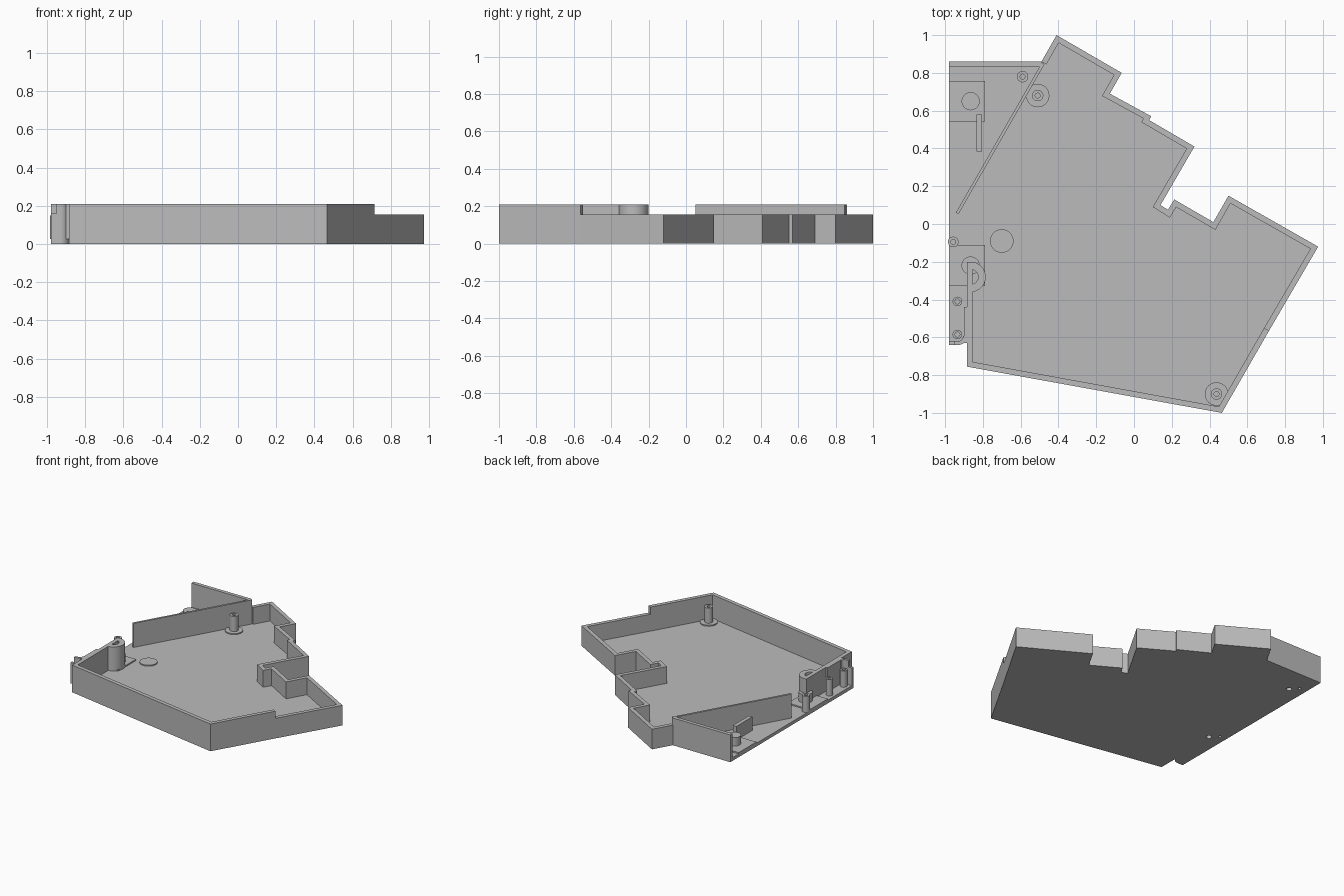
import bpy, bmesh
from math import pi, sin, cos, radians
from mathutils import Vector

cube = bpy.data.objects.get("Cube")
if cube:
    bpy.data.objects.remove(cube, do_unlink=True)

grey = bpy.data.materials.new("plain grey")
grey.use_nodes = True
grey.diffuse_color = (0.5, 0.5, 0.5, 1)
grey.node_tree.nodes["Principled BSDF"].inputs["Base Color"].default_value = (0.5, 0.5, 0.5, 1)

FLOOR = 0.025
LOW, HIGH = 0.155, 0.21
T = 0.03


def finish(name, bm, smooth=False):
    bmesh.ops.recalc_face_normals(bm, faces=bm.faces)
    mesh = bpy.data.meshes.new(name)
    bm.to_mesh(mesh)
    bm.free()
    mesh.materials.append(grey)
    ob = bpy.data.objects.new(name, mesh)
    bpy.context.collection.objects.link(ob)
    if smooth:
        bpy.ops.object.select_all(action='DESELECT')
        ob.select_set(True)
        bpy.context.view_layer.objects.active = ob
        bpy.ops.object.shade_smooth_by_angle(angle=radians(30))
    return ob


def prism(name, outline, z0, z1, smooth=False):
    """Extrude a flat outline upward."""
    bm = bmesh.new()
    face = bm.faces.new([bm.verts.new((p[0], p[1], z0)) for p in outline])
    up = bmesh.ops.extrude_face_region(bm, geom=[face], use_keep_orig=True)["geom"]
    verts = [g for g in up if isinstance(g, bmesh.types.BMVert)]
    bmesh.ops.translate(bm, verts=verts, vec=(0, 0, z1 - z0))
    return finish(name, bm, smooth)


def box(name, x0, x1, y0, y1, z0, z1):
    return prism(name, [(x0, y0), (x1, y0), (x1, y1), (x0, y1)], z0, z1)


def wall(name, path, z1, t=T, z0=FLOOR, smooth=False):
    """Wall along a path, thickened to its right with mitred corners."""
    pts = [Vector(p) for p in path]
    dirs = [(b - a).normalized() for a, b in zip(pts, pts[1:])]
    norms = [Vector((d.y, -d.x)) for d in dirs]
    inner = []
    for i, p in enumerate(pts):
        a, b = norms[max(i - 1, 0)], norms[min(i, len(norms) - 1)]
        inner.append(p + (a + b) * (t / (1 + a.dot(b))))
    return prism(name, pts + inner[::-1], z0, z1, smooth)


def tube(name, x, y, r, z0, z1, hole=0.0, n=32):
    """Round post; with a hole it becomes a hollow sleeve."""
    bm = bmesh.new()
    rings = []
    profile = [(r, z0), (r, z1)] + ([(hole, z1), (hole, z0)] if hole else [])
    for rad, z in profile:
        rings.append([bm.verts.new((x + rad * cos(2 * pi * i / n), y + rad * sin(2 * pi * i / n), z))
                      for i in range(n)])
    pairs = list(zip(rings, rings[1:] + rings[:1])) if hole else [(rings[0], rings[1])]
    for a, b in pairs:
        for i in range(n):
            j = (i + 1) % n
            bm.faces.new((a[i], a[j], b[j], b[i]))
    if not hole:
        for ring in rings:
            bm.faces.new(ring)
    return finish(name, bm, True)


def arc(cx, cy, r, a0, a1, n=12):
    return [(cx + r * cos(radians(a0 + (a1 - a0) * i / n)),
             cy + r * sin(radians(a0 + (a1 - a0) * i / n))) for i in range(n + 1)]


# Outer contour, clockwise from the rear left
step = (0.715, -0.565)
rear = [(-0.49, 0.86), (-0.41, 1.0), (-0.065, 0.8), (-0.128, 0.69), (0.092, 0.57),
        (0.08, 0.55), (0.32, 0.41), (0.14, 0.1), (0.18, 0.075), (0.213, 0.13),
        (0.42, 0.01), (0.5, 0.15), (0.975, -0.12), step]
front = [step, (0.465, -1.0), (-0.885, -0.755), (-0.885, -0.28)]
round_corner = arc(-0.93, -0.595, 0.045, 0, -90)

# Floor plate with small holes beneath the pads
floor = prism("floor", [(-0.98, 0.86)] + rear + front[1:3] + round_corner + [(-0.98, -0.64)], 0, FLOOR)
for i, (x, y, r) in enumerate([(-0.867, 0.65, 0.02), (-0.917, 0.705, 0.011),
                               (-0.867, -0.22, 0.02), (-0.925, -0.17, 0.011)]):
    cutter = tube("hole_cutter", x, y, r, -0.05, 0.05)
    cutter.hide_render = True
    cutter.hide_set(True)
    cut = floor.modifiers.new("hole", 'BOOLEAN')
    cut.operation, cut.solver, cut.object = 'DIFFERENCE', 'EXACT', cutter

# Perimeter and divider walls
wall("rear_wall", rear, LOW)
wall("front_wall", front, HIGH)
box("back_left_wall", -0.98, -0.49, 0.832, 0.86, FLOOR, HIGH)
wall("diagonal_divider", [(-0.487, 0.855), (-0.943, 0.06)], HIGH, -0.016)

# Left side bay: thicker wall, rounded end and lower lip
box("left_wall_thickening", -0.9, -0.884, -0.63, -0.44, FLOOR, HIGH)
wall("rounded_end_wall", round_corner + [(-0.95, -0.64)], HIGH, 0.02, smooth=True)
box("low_end_lip", -0.98, -0.95, -0.64, -0.62, FLOOR, 0.16)

# Half-round sleeve at the end of the left wall
wall("half_round_sleeve", arc(-0.865, -0.28, 0.08, 90, -90, 20), HIGH, 0.04, smooth=True)
box("sleeve_back", -0.885, -0.855, -0.28, -0.2, FLOOR, HIGH)

# Square pads with round buttons, and a thin rib
for label, y, top in (("rear", 0.65, 0.1), ("front", -0.22, 0.1)):
    box(label + "_pad", -0.98, -0.79, y - 0.108, y + 0.108, FLOOR, FLOOR + 0.01)
    tube(label + "_button", -0.865, y, 0.048, FLOOR, top)
box("thin_rib", -0.835, -0.805, 0.385, 0.58, FLOOR, 0.13)

# Hollow screw posts
for x, y, r in [(-0.59, 0.78, 0.03), (-0.51, 0.68, 0.03), (0.437, -0.9, 0.03),
                (-0.957, -0.095, 0.028), (-0.935, -0.41, 0.025), (-0.935, -0.585, 0.025)]:
    tube("screw_post", x, y, r, FLOOR, 0.15, 0.013)

# Round feet, set through the floor
for x, y in [(-0.51, 0.68), (0.437, -0.9), (-0.7, -0.09)]:
    tube("foot_disc", x, y, 0.062, -0.0, FLOOR + 0.008)
